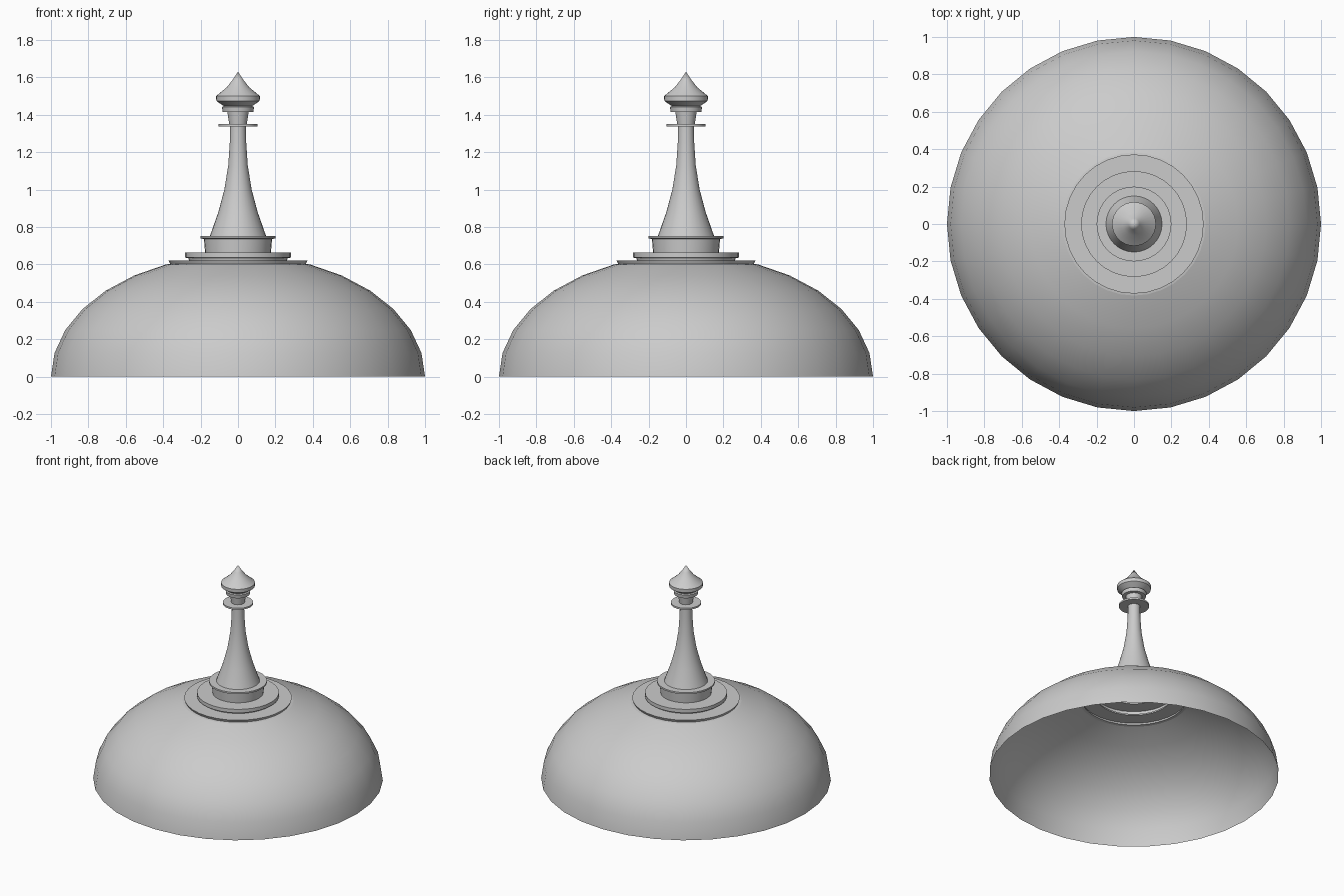
import bpy, bmesh, math
from mathutils import Vector, Matrix

cube = bpy.data.objects.get("Cube")
if cube:
    bpy.data.objects.remove(cube, do_unlink=True)

SIDES = 32

grey = bpy.data.materials.new("plain grey")
grey.use_nodes = True
GREY = (0.6, 0.6, 0.6, 1)
grey.diffuse_color = GREY
grey.node_tree.nodes["Principled BSDF"].inputs["Base Color"].default_value = GREY


def lathe(name, profile, angle=35):
    """Spin a (radius, height) profile around the z axis."""
    bm = bmesh.new()
    verts = [bm.verts.new((r, 0, z)) for r, z in profile]
    edges = [bm.edges.new(pair) for pair in zip(verts, verts[1:])]
    bmesh.ops.spin(bm, geom=verts + edges, cent=(0, 0, 0), axis=(0, 0, 1),
                   angle=math.tau, steps=SIDES, use_duplicate=False)
    bmesh.ops.remove_doubles(bm, verts=bm.verts, dist=0.0005)
    bmesh.ops.recalc_face_normals(bm, faces=bm.faces)
    # Make the outer skin face away from the axis
    side = max(bm.faces, key=lambda f: f.calc_area())
    c = side.calc_center_median()
    if side.normal.dot(Vector((c.x, c.y, 0))) < 0:
        bmesh.ops.reverse_faces(bm, faces=bm.faces)
    mesh = bpy.data.meshes.new(name)
    bm.to_mesh(mesh)
    bm.free()
    mesh.materials.append(grey)
    ob = bpy.data.objects.new(name, mesh)
    bpy.context.collection.objects.link(ob)
    bpy.ops.object.select_all(action='DESELECT')
    ob.select_set(True)
    bpy.context.view_layer.objects.active = ob
    bpy.ops.object.shade_smooth_by_angle(angle=math.radians(angle))
    return ob


# Open flattened half sphere, cut off below its pole
arc = [math.radians(11.25 * i) for i in range(7)]
lathe("dome", [(math.cos(a), 0.65 * math.sin(a)) for a in arc])

# Stepped rings over the opening
lathe("stepped_base", [
    (0.383, 0.6), (0.363, 0.603), (0.372, 0.622), (0.262, 0.622),
    (0.265, 0.634), (0.283, 0.636), (0.283, 0.663), (0.176, 0.663),
    (0.182, 0.735), (0.2, 0.74), (0.2, 0.752), (0.15, 0.752)])

# Flared spire
lathe("spire", [
    (0.15, 0.752), (0.105, 0.88), (0.073, 1.0), (0.052, 1.13),
    (0.044, 1.25), (0.042, 1.337)])

# Thin plate and the collar above it
lathe("plate_and_collar", [
    (0.042, 1.337), (0.104, 1.337), (0.104, 1.35), (0.047, 1.35),
    (0.057, 1.415), (0.082, 1.415), (0.086, 1.442), (0.075, 1.446)])

# Pointed knob
lathe("knob", [
    (0.075, 1.446), (0.116, 1.474), (0.117, 1.5), (0.06, 1.547),
    (0.03, 1.585), (0, 1.63)])
